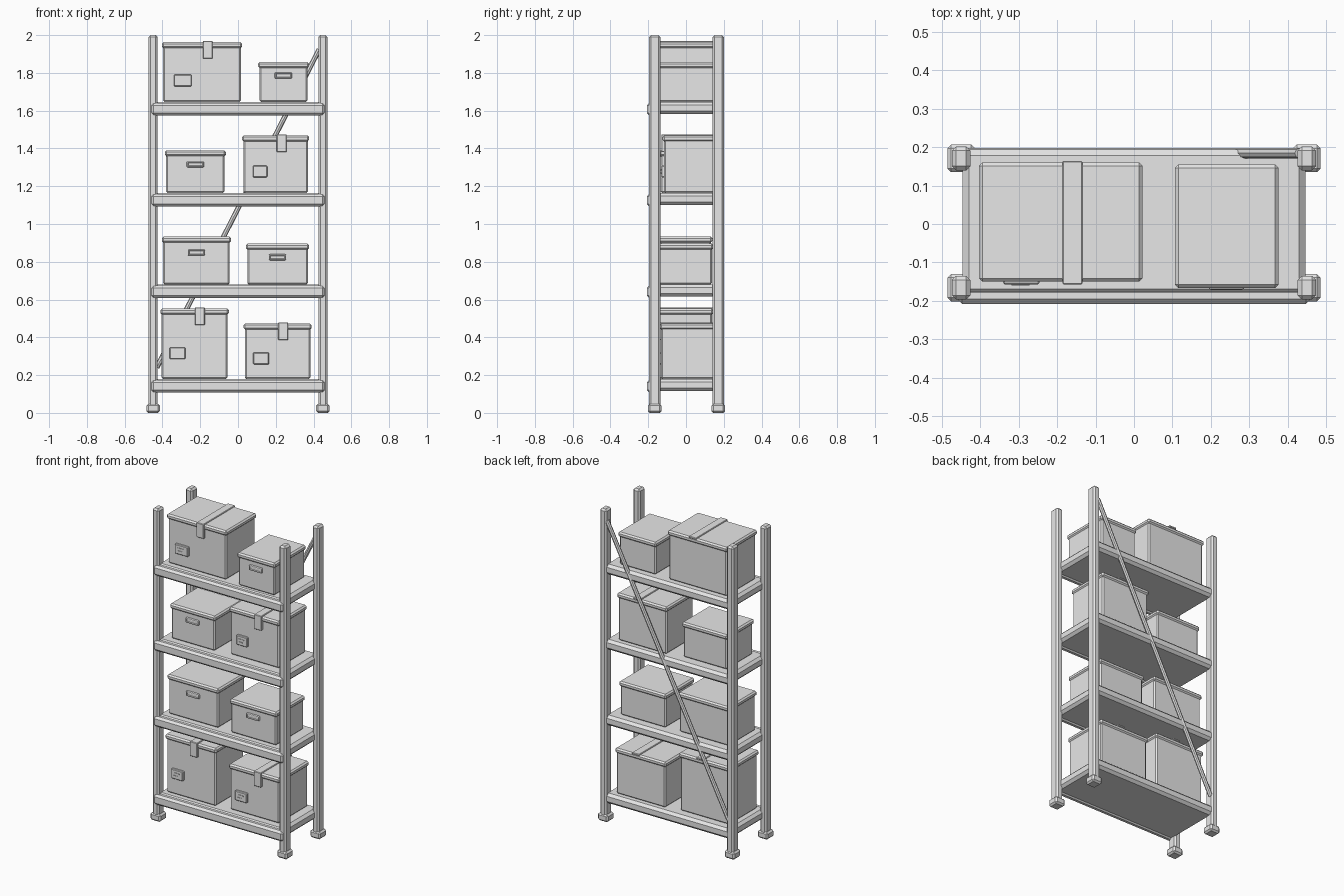
import bpy, bmesh, math
from mathutils import Vector

cube = bpy.data.objects.get("Cube")
if cube:
    bpy.data.objects.remove(cube, do_unlink=True)

grey = bpy.data.materials.new("light grey")
grey.use_nodes = True
grey.diffuse_color = (0.8, 0.8, 0.8, 1)
grey.node_tree.nodes["Principled BSDF"].inputs["Base Color"].default_value = (0.8, 0.8, 0.8, 1)


def finish(name, bm):
    mesh = bpy.data.meshes.new(name)
    bmesh.ops.recalc_face_normals(bm, faces=bm.faces[:])
    bm.to_mesh(mesh)
    bm.free()
    mesh.materials.append(grey)
    obj = bpy.data.objects.new(name, mesh)
    bpy.context.collection.objects.link(obj)
    return obj


def block(name, x, y, z, bevel=0.0, segments=1, recess=0.0):
    """Chamfered box from (low, high) ranges, with an optional recessed front."""
    bm = bmesh.new()
    bmesh.ops.create_cube(bm, size=1)
    for v in bm.verts:
        v.co = [(r[0] + r[1]) / 2 + c * (r[1] - r[0]) for r, c in zip((x, y, z), v.co)]
    if bevel:
        bmesh.ops.bevel(bm, geom=bm.edges[:], offset=bevel, segments=segments,
                        profile=0.5, affect='EDGES')
    if recess:
        front = min(bm.faces, key=lambda f: f.calc_center_median().y)
        bmesh.ops.inset_region(bm, faces=[front], thickness=0.004)
        bmesh.ops.translate(bm, verts=front.verts[:], vec=(0, recess, 0))
    return finish(name, bm)


def around(c, half):
    return (c - half, c + half)


# Posts and feet
for side, px in (("right", -0.449), ("left", 0.449)):
    for end, py in (("front", -0.1655), ("back", 0.1705)):
        block(f"{end}_{side}_post", around(px, 0.024), around(py, 0.031), (0.02, 2.0), 0.011)
        block(f"{end}_{side}_foot", around(px, 0.036), around(py, 0.036), (0, 0.048), 0.01)

# Shelves with a front lip
shelf_tops = [0.18, 0.68, 1.165, 1.647]
for i, top in enumerate(shelf_tops):
    block(f"shelf_{i + 1}", (-0.445, 0.445), (-0.185, 0.194), (top - 0.065, top), 0.016)
    block(f"shelf_lip_{i + 1}", (-0.46, 0.46), (-0.2075, -0.165), (top - 0.072, top - 0.006), 0.013)

# Diagonal back brace
start, end = Vector((-0.43, 0.184, 0.24)), Vector((0.43, 0.184, 1.925))
bm = bmesh.new()
bmesh.ops.create_cone(bm, cap_ends=True, segments=8, radius1=0.0135, radius2=0.0135,
                      depth=(end - start).length)
brace = finish("back_brace", bm)
brace.rotation_euler = (end - start).to_track_quat('Z', 'Y').to_euler()
brace.location = (start + end) / 2


def storage_box(name, shelf, x, y, top, handle=None, tape=None, label=None):
    """Box with an overhanging lid, and either a handle or tape and a label."""
    base = shelf_tops[shelf]
    front = y[0] + 0.008
    block(name + "_body", (x[0] + 0.007, x[1] - 0.007), (front, y[1] - 0.008),
          (base, top - 0.012), 0.008)
    block(name + "_lid", x, y, (top - 0.032, top), 0.009)
    if handle:
        hx, hz = handle
        block(name + "_handle", around(hx, 0.046), (front - 0.013, front + 0.014),
              around(hz, 0.016), 0.006, 2, recess=0.005)
    if tape:
        tx = around(tape, 0.026)
        block(name + "_tape_top", tx, (y[0] - 0.007, y[1] + 0.004), (top - 0.006, top + 0.006), 0.003)
        block(name + "_tape_front", tx, (y[0] - 0.007, front + 0.004), (top - 0.088, top + 0.005), 0.003)
    if label:
        lx, lz, half = label
        block(name + "_label", around(lx, half), (front - 0.015, front + 0.004),
              around(lz, 0.031), 0.004)
        for k, length in ((1, 0.5), (-1, 0.35)):
            left = lx - half * 0.55
            block(name + "_label_line", (left, left + 2 * half * length),
                  (front - 0.018, front - 0.012), around(lz + k * 0.009, 0.003))


# Stored boxes, from the bottom shelf up
storage_box("tall_box", 0, (-0.411, -0.048), (-0.155, 0.145), 0.552,
            tape=-0.202, label=(-0.32, 0.316, 0.042))
storage_box("low_box", 0, (0.029, 0.39), (-0.14, 0.166), 0.473,
            tape=0.239, label=(0.122, 0.288, 0.042))
storage_box("wide_bin", 1, (-0.403, -0.037), (-0.146, 0.14), 0.933, handle=(-0.22, 0.849))
storage_box("narrow_bin", 1, (0.042, 0.377), (-0.15, 0.145), 0.896, handle=(0.209, 0.824))
storage_box("small_bin", 2, (-0.387, -0.064), (-0.142, 0.138), 1.39, handle=(-0.226, 1.316))
storage_box("square_box", 2, (0.021, 0.377), (-0.124, 0.165), 1.469,
            tape=0.231, label=(0.117, 1.278, 0.038))
storage_box("large_box", 3, (-0.403, 0.022), (-0.15, 0.16), 1.963,
            tape=-0.16, label=(-0.293, 1.76, 0.047))
storage_box("top_bin", 3, (0.106, 0.376), (-0.166, 0.155), 1.857, handle=(0.24, 1.786))
